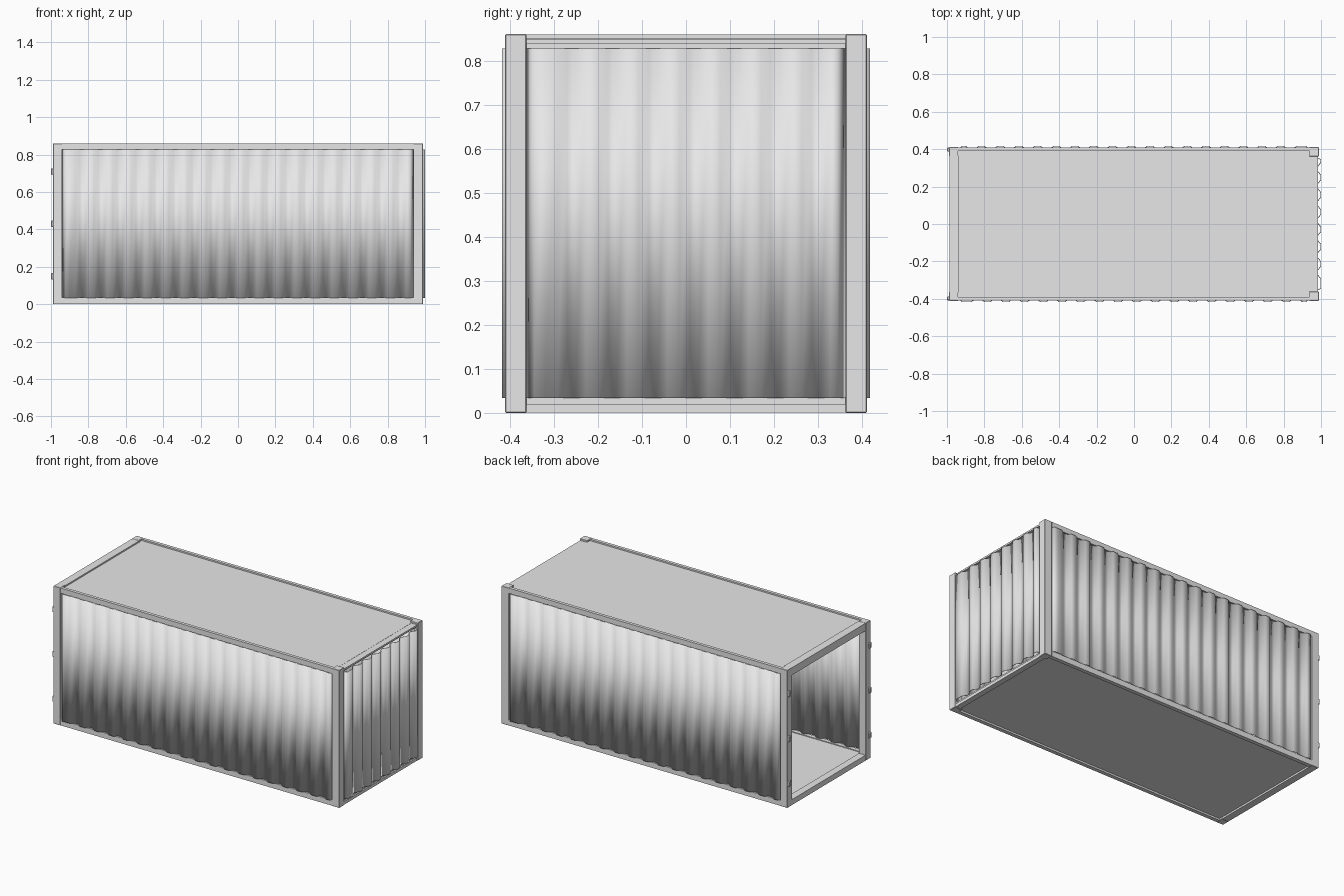
import bpy, bmesh, math

if "Cube" in bpy.data.objects:
    bpy.data.objects.remove(bpy.data.objects["Cube"])

steel = bpy.data.materials.new("grey_steel")
steel.diffuse_color = (0.8, 0.8, 0.8, 1)
steel.use_nodes = True
steel.node_tree.nodes["Principled BSDF"].inputs["Base Color"].default_value = steel.diffuse_color


def finish(name, bm):
    mesh = bpy.data.meshes.new(name)
    bm.to_mesh(mesh)
    bm.free()
    mesh.materials.append(steel)
    ob = bpy.data.objects.new(name, mesh)
    bpy.context.collection.objects.link(ob)
    return ob


def box(name, x, y, z, bevel=0.0):
    """Box from (min, max) ranges, with optional small bevel."""
    bm = bmesh.new()
    bmesh.ops.create_cube(bm, size=1)
    for v in bm.verts:
        v.co = [r[0] + (c + 0.5) * (r[1] - r[0]) for r, c in zip((x, y, z), v.co)]
    if bevel:
        bmesh.ops.bevel(bm, geom=bm.edges[:], offset=bevel, segments=1, affect='EDGES')
    return finish(name, bm)


def corrugated(name, half, u0, period, count, plane, angle):
    """Pressed sheet facing -y, turned about z to its side of the box."""
    peak, valley, seat = plane, plane - 0.018, plane - 0.03
    pts = [(-half, seat), (-half + 0.017, peak)]
    for i in range(count):
        for f, d in ((0, peak), (0.3, peak), (0.55, valley), (0.75, valley)):
            pts.append((u0 + (i + f) * period, d))
    pts += [(u0 + count * period, peak), (half - 0.017, peak), (half, seat)]
    bm = bmesh.new()
    rows = [[bm.verts.new((u, -d, z)) for u, d in pts] for z in (0.034, 0.828)]
    for i in range(len(pts) - 1):
        bm.faces.new((rows[0][i], rows[0][i + 1], rows[1][i + 1], rows[1][i]))
    ob = finish(name, bm)
    ob.rotation_euler.z = angle
    solid = ob.modifiers.new("thickness", 'SOLIDIFY')
    solid.thickness = 0.004
    solid.offset = -1
    bpy.ops.object.select_all(action='DESELECT')
    ob.select_set(True)
    bpy.context.view_layer.objects.active = ob
    bpy.ops.object.shade_smooth_by_angle(angle=math.radians(40))
    return ob


def span(s, a, b):
    return tuple(sorted((s * a, s * b)))


# Corrugated walls
corrugated("front_wall", 0.94, -0.90, 0.1, 18, 0.418, 0)
corrugated("back_wall", 0.94, -0.90, 0.1, 18, 0.418, math.pi)
corrugated("end_wall", 0.362, -0.32, 0.0925, 7, 1.0, math.pi / 2)

# Posts, long rails and hinges, mirrored front and back
for s, side in ((-1, "front"), (1, "back")):
    box(side + "_door_post", (-0.988, -0.94), span(s, 0.362, 0.411), (0, 0.86), 0.002)
    box(side + "_end_post", (0.937, 0.988), span(s, 0.362, 0.411), (0, 0.86), 0.002)
    box(side + "_top_rail", (-0.945, 0.945), span(s, 0.39, 0.41), (0.826, 0.859))
    box(side + "_bottom_rail", (-0.945, 0.945), span(s, 0.385, 0.41), (0.001, 0.035))
    for i, z in enumerate((0.15, 0.43, 0.71)):
        box(f"{side}_hinge_{i + 1}", (-1.0, -0.98), span(s, 0.388, 0.408),
            (z - 0.017, z + 0.017), 0.003)

# Door frame around the open end
box("door_lintel", (-0.987, -0.937), (-0.365, 0.365), (0.812, 0.859))
box("door_sill", (-0.987, -0.942), (-0.365, 0.365), (0.001, 0.035))

# Stepped beams of the closed end
box("end_header", (0.94, 0.974), (-0.364, 0.364), (0.828, 0.842))
box("end_header_lip", (0.94, 0.985), (-0.364, 0.364), (0.838, 0.849))
box("end_sill", (0.95, 0.985), (-0.364, 0.364), (0.001, 0.02))
box("end_sill_ledge", (0.95, 0.976), (-0.364, 0.364), (0.018, 0.035))

# Roof and floor plates, set slightly inside the frame
box("roof", (-0.94, 0.945), (-0.392, 0.392), (0.838, 0.85))
box("floor", (-0.945, 0.965), (-0.398, 0.398), (0.012, 0.03))
